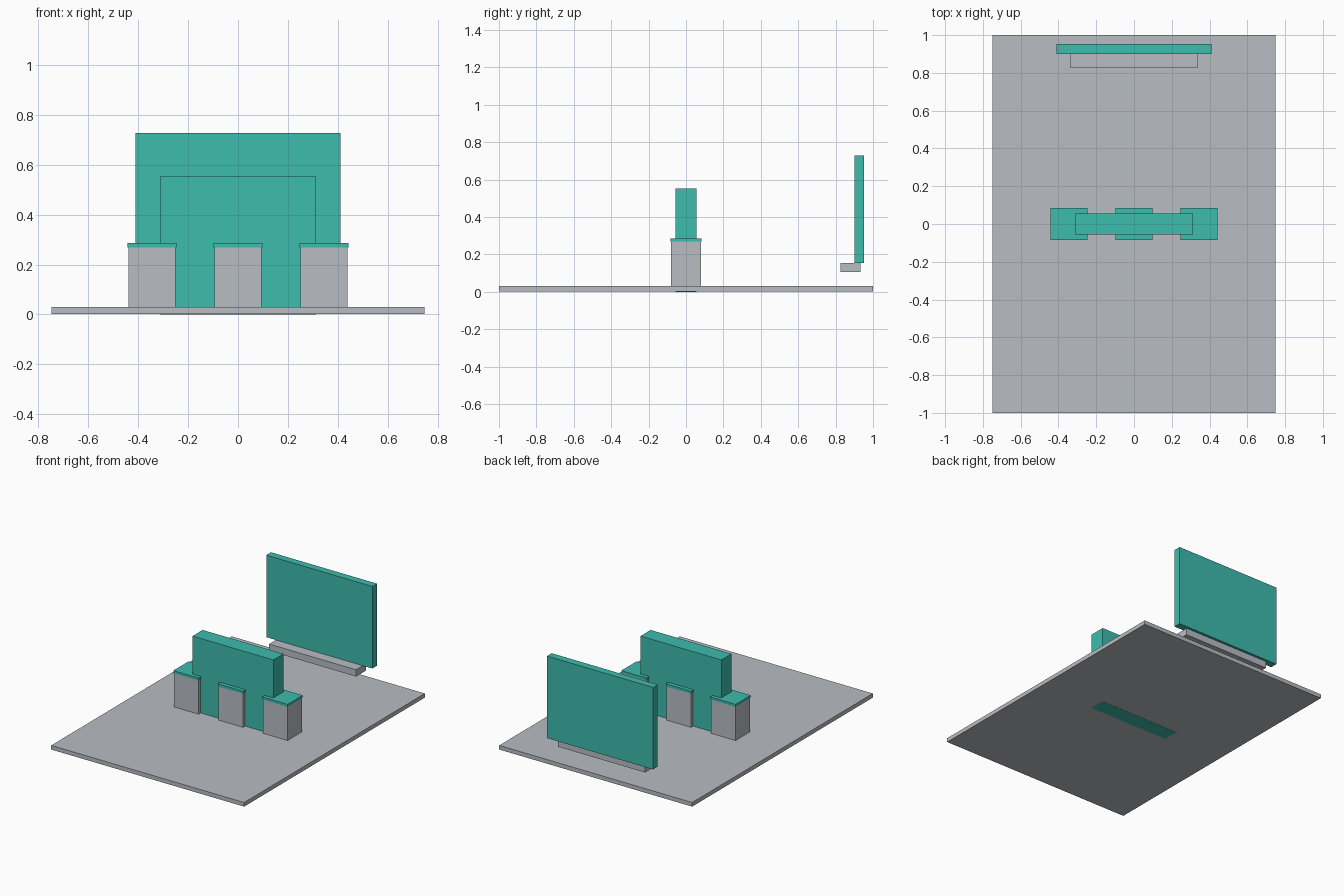
import bpy

if "Cube" in bpy.data.objects:
    bpy.data.objects.remove(bpy.data.objects["Cube"])


def material(name, rgb):
    m = bpy.data.materials.new(name)
    m.diffuse_color = (*rgb, 1.0)
    m.use_nodes = True
    m.node_tree.nodes["Principled BSDF"].inputs["Base Color"].default_value = m.diffuse_color
    return m


GREY = material("light grey", (0.479, 0.509, 0.545))
TEAL = material("teal", (0.047, 0.503, 0.423))


def box(name, x, y, z, mat):
    """Box from (min, max) pairs on each axis."""
    bpy.ops.mesh.primitive_cube_add(size=1)
    ob = bpy.context.object
    ob.name = name
    ranges = (x, y, z)
    ob.location = [(a + b) / 2 for a, b in ranges]
    ob.scale = [b - a for a, b in ranges]
    bpy.ops.object.transform_apply(location=True, rotation=False, scale=True)
    ob.data.materials.append(mat)
    return ob


# Floor slab, with the central panel showing through its underside
box("floor_slab", (-0.748, 0.748), (-1.0, 1.0), (0.001, 0.03), GREY)
box("central_panel", (-0.313, 0.313), (-0.056, 0.056), (0.0, 0.552), TEAL)

# Three pillars with thin overhanging caps
for side, cx in (("left", -0.345), ("middle", 0.0), ("right", 0.345)):
    box(f"{side}_pillar", (cx - 0.095, cx + 0.095), (-0.079, 0.079), (0.03, 0.268), GREY)
    box(f"{side}_cap", (cx - 0.098, cx + 0.098), (-0.084, 0.084), (0.268, 0.286), TEAL)

# Back board and its ledge
box("back_board", (-0.411, 0.411), (0.9, 0.952), (0.153, 0.728), TEAL)
box("back_ledge", (-0.337, 0.337), (0.826, 0.934), (0.105, 0.153), GREY)
